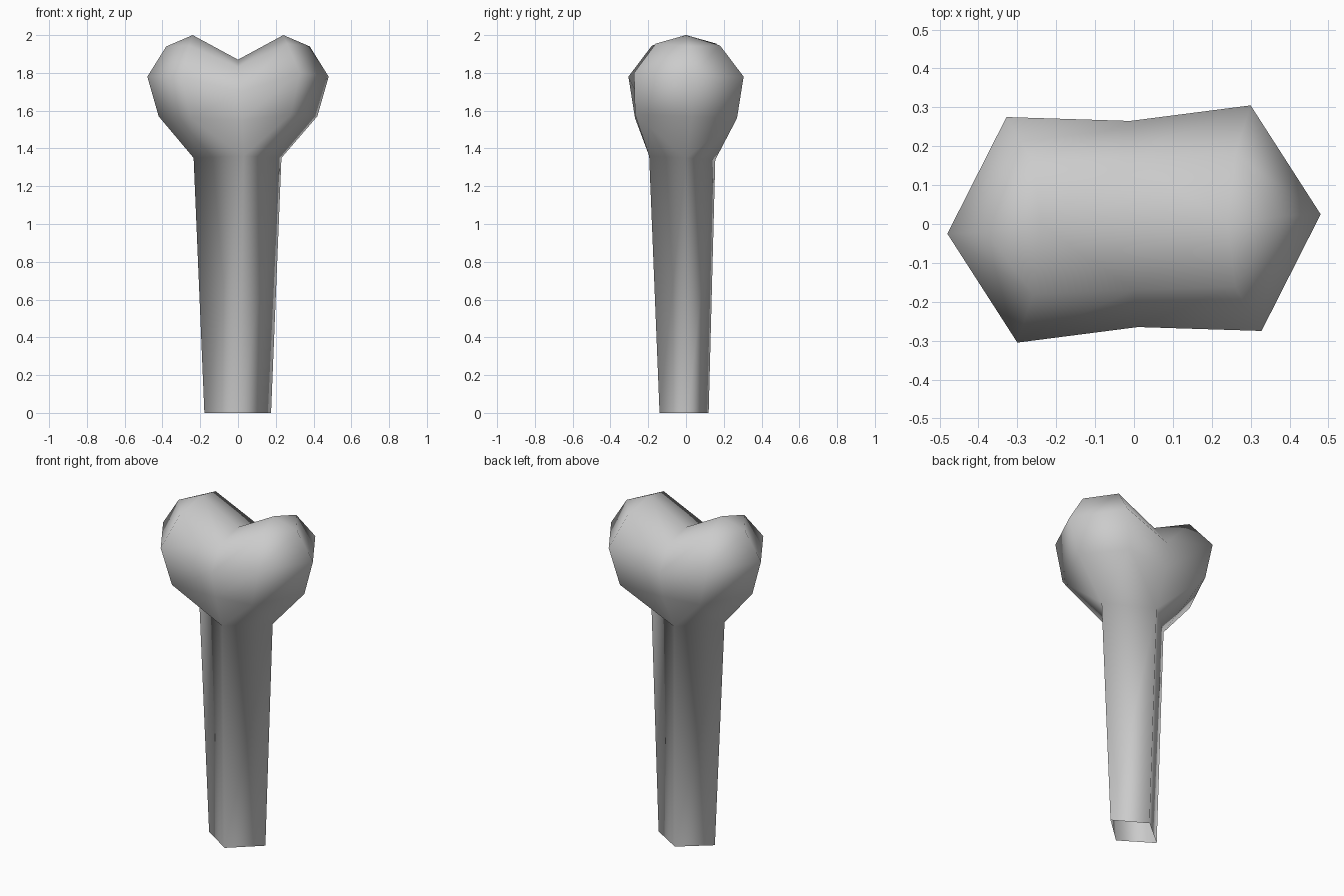
import bpy, bmesh

cube = bpy.data.objects.get("Cube")
if cube:
    bpy.data.objects.remove(cube)

mat = bpy.data.materials.new("bone_grey")
mat.use_nodes = True
GREY = (0.6, 0.6, 0.6, 1)
mat.diffuse_color = GREY
mat.node_tree.nodes["Principled BSDF"].inputs["Base Color"].default_value = GREY

bm = bmesh.new()


def ring(points):
    return [bm.verts.new(p) for p in points]


def half_turn(points):
    """Complete a ring from its back half by a half turn about z."""
    return ring(points + [(-x, -y, z) for x, y, z in points])


def bridge(low, high):
    n = len(low)
    for i in range(n):
        j = (i + 1) % n
        bm.faces.new((low[i], low[j], high[j], high[i]))


# Four-sided shaft, open at the foot
foot = ring([(.175, .01, 0), (-.01, .12, 0), (-.178, -.02, 0), (.01, -.14, 0)])
neck = ring([(.23, .0, 1.35), (-.03, .155, 1.34), (-.235, -.03, 1.35), (.03, -.195, 1.36)])
bridge(foot, neck)

# Knuckle rings: tip, corner, middle, corner, then the same turned around
lower = half_turn([(.42, .03, 1.57), (.25, .27, 1.56), (-.02, .245, 1.55), (-.28, .27, 1.58)])
widest = half_turn([(.48, .025, 1.78), (.3, .305, 1.78), (-.01, .265, 1.7), (-.328, .275, 1.8)])
upper = half_turn([(.38, .02, 1.94), (.26, .18, 1.945), (0, .17, 1.83), (-.26, .16, 1.955)])
bridge(lower, widest)
bridge(widest, upper)

# Flare from the four neck corners to the eight-sided ring
for i in range(4):
    a, b = neck[i], neck[(i + 1) % 4]
    tip, corner, mid = lower[2 * i], lower[2 * i + 1], lower[(2 * i + 2) % 8]
    for tri in ((a, corner, tip), (a, b, corner), (b, mid, corner)):
        bm.faces.new(tri)

# Two lobe caps meeting in a saddle
saddle = bm.verts.new((0, 0, 1.87))
for start, x in ((6, .24), (2, -.24)):
    apex = bm.verts.new((x, 0, 2))
    rim = [upper[(start + k) % 8] for k in range(5)] + [saddle]
    for k in range(6):
        bm.faces.new((rim[k], rim[(k + 1) % 6], apex))

bmesh.ops.recalc_face_normals(bm, faces=bm.faces)
for f in bm.faces:
    f.smooth = True

mesh = bpy.data.meshes.new("bone_end")
bm.to_mesh(mesh)
bm.free()
mesh.materials.append(mat)
bone = bpy.data.objects.new("bone_end", mesh)
bpy.context.collection.objects.link(bone)
